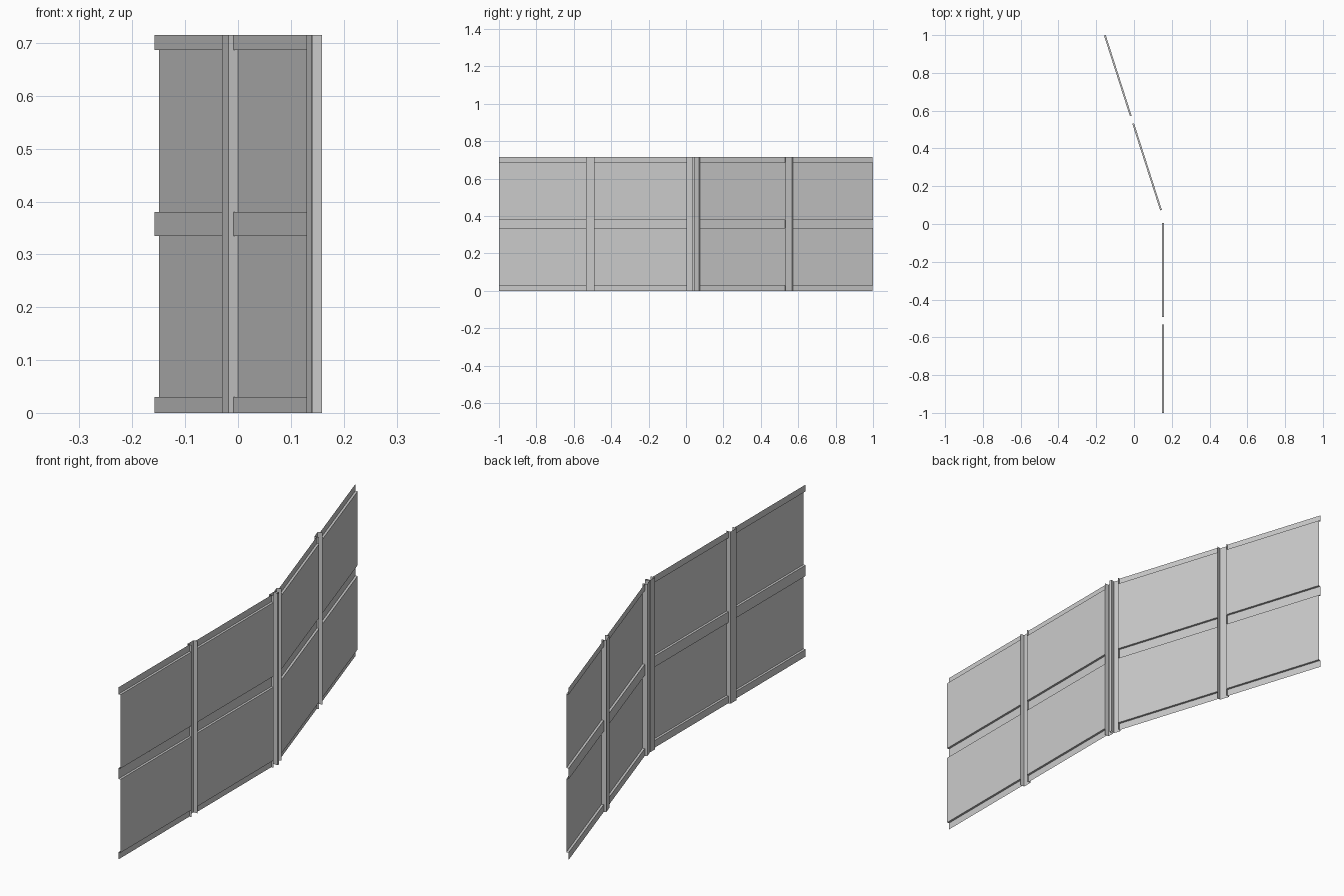
import bpy, bmesh, math
from mathutils import Vector

cube = bpy.data.objects.get("Cube")
if cube:
    bpy.data.objects.remove(cube, do_unlink=True)

HEIGHT = 0.715
RAIL, POST = 0.0095, 0.019      # how far rails and posts step back from the panel plane

grey = bpy.data.materials.new("light_grey_metal")
grey.use_nodes = True
colour = (0.6, 0.6, 0.6, 1)
grey.diffuse_color = colour
grey.node_tree.nodes["Principled BSDF"].inputs["Base Color"].default_value = colour


class Leg:
    """A straight run of the wall, located by distance along it and depth behind it."""
    def __init__(self, start, angle):
        self.start = Vector((*start, 0))
        self.along = Vector((-math.sin(angle), math.cos(angle), 0))
        self.back = Vector((-math.cos(angle), -math.sin(angle), 0))

    def point(self, s, depth, z=0):
        return self.start + self.along * s + self.back * depth + Vector((0, 0, z))


def sheet(name, line_a, line_b):
    """Thin folded sheet spanning two matching polylines."""
    bm = bmesh.new()
    a = [bm.verts.new(p) for p in line_a]
    b = [bm.verts.new(p) for p in line_b]
    for i in range(len(a) - 1):
        bm.faces.new((a[i], b[i], b[i + 1], a[i + 1]))
    mesh = bpy.data.meshes.new(name)
    bm.to_mesh(mesh)
    bm.free()
    mesh.materials.append(grey)
    obj = bpy.data.objects.new(name, mesh)
    bpy.context.collection.objects.link(obj)


def panel(name, leg, s0, s1):
    """Panel with stepped rails at the bottom, middle and top."""
    profile = [(RAIL, 0), (RAIL, 0.03), (0, 0.03), (0, 0.335), (RAIL, 0.335),
               (RAIL, 0.38), (0, 0.38), (0, 0.687), (RAIL, 0.687), (RAIL, HEIGHT)]
    sheet(name, [leg.point(s0, d, z) for d, z in profile],
          [leg.point(s1, d, z) for d, z in profile])


def post(name, plan):
    """Full-height folded post from a plan outline."""
    sheet(name, plan, [p + Vector((0, 0, HEIGHT)) for p in plan])


def channel(leg, s0, s1):
    return [leg.point(s, d) for s, d in ((s0, 0), (s0, POST), (s1, POST), (s1, 0))]


front = Leg((0.159, -1), 0)
rear = Leg((0.159, 0.039), math.radians(17.8))

# Panels with their rails
panel("front_outer_panel", front, 0, 0.467)
panel("front_inner_panel", front, 0.508, 1.005)
panel("rear_inner_panel", rear, 0.038, 0.519)
panel("rear_outer_panel", rear, 0.561, 1.009)

# Channel posts, and the double post with a ridge at the bend
post("front_post", channel(front, 0.467, 0.508))
post("rear_post", channel(rear, 0.519, 0.561))
post("corner_post", channel(front, 1.005, 1.033) + [rear.point(0, 0)]
     + channel(rear, 0.006, 0.038))
